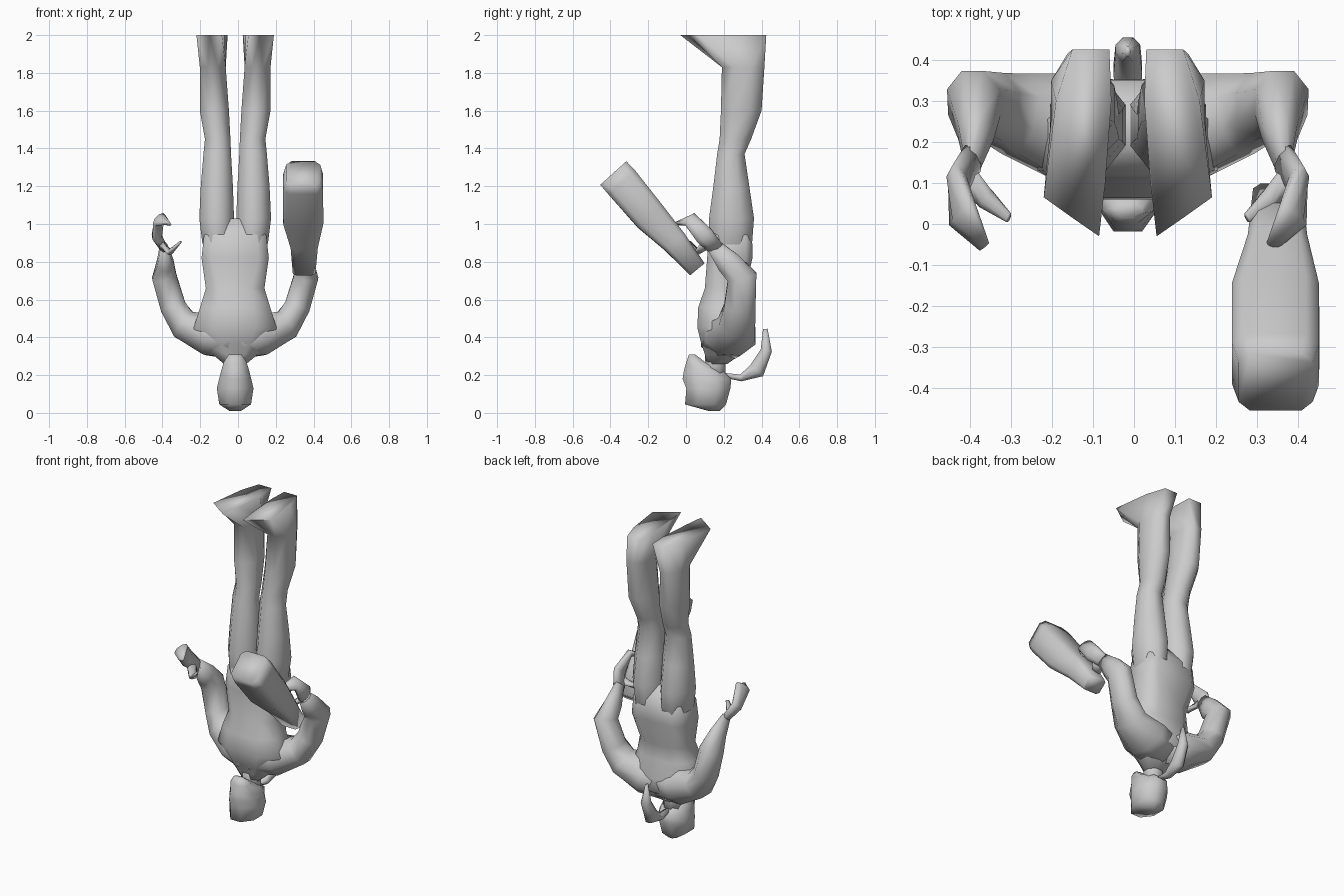
import bpy, bmesh, math
from mathutils import Vector

if "Cube" in bpy.data.objects:
    bpy.data.objects.remove(bpy.data.objects["Cube"], do_unlink=True)

MID = -0.015   # x of the figure's plane of symmetry
SIDES = 8
ROUND = math.tan(math.pi / SIDES)   # flat share of each side of a regular octagon
BOXY = .7

grey = bpy.data.materials.new("plain_grey")
grey.use_nodes = True
COLOUR = (0.6, 0.6, 0.6, 1)
grey.diffuse_color = COLOUR
grey.node_tree.nodes["Principled BSDF"].inputs["Base Color"].default_value = COLOUR


def skin(name, rings, side=1):
    """Join rings of points into a closed smooth shell, mirrored for side -1."""
    bm = bmesh.new()
    loops = [[bm.verts.new((MID + side * p[0], p[1], p[2])) for p in r] for r in rings]
    for a, b in zip(loops, loops[1:]):
        for i in range(SIDES):
            j = (i + 1) % SIDES
            bm.faces.new((a[i], a[j], b[j], b[i]))
    bm.faces.new(loops[0])
    bm.faces.new(loops[-1])
    bmesh.ops.recalc_face_normals(bm, faces=bm.faces)
    mesh = bpy.data.meshes.new(name)
    bm.to_mesh(mesh)
    bm.free()
    for face in mesh.polygons:
        face.use_smooth = True
    mesh.set_sharp_from_angle(angle=math.radians(110))
    mesh.materials.append(grey)
    obj = bpy.data.objects.new(name, mesh)
    bpy.context.collection.objects.link(obj)
    return obj


def octagon(k):
    """Chamfered unit square; larger k gives smaller chamfers."""
    return [(1, k), (k, 1), (-k, 1), (-1, k), (-1, -k), (-k, -1), (k, -1), (1, -k)]


def level(z, x0, x1, y0, y1, k=ROUND):
    """Horizontal ring inside the given bounds."""
    return [((x0 + x1) / 2 + c * (x1 - x0) / 2, (y0 + y1) / 2 + s * (y1 - y0) / 2, z)
            for c, s in octagon(k)]


def sweep(path, ref=(0, 1, 0), k=ROUND):
    """Rings square to a path of (x, y, z, half width, half depth along ref)."""
    pts = [Vector(p[:3]) for p in path]
    rings = []
    for i, p in enumerate(path):
        t = (pts[min(i + 1, len(pts) - 1)] - pts[max(i - 1, 0)]).normalized()
        u = t.cross(Vector(ref)).normalized()
        v = u.cross(t)
        rings.append([pts[i] + u * c * p[3] + v * s * p[4] for c, s in octagon(k)])
    return rings


# Trunk, from hips down to the neck
trunk = [(1.03, .05, .17, .29, BOXY), (.94, .165, .12, .35, BOXY), (.82, .178, .112, .352, BOXY),
         (.66, .155, .1, .315, .55), (.56, .185, .065, .31, .5), (.45, .22, .06, .345, .5),
         (.37, .19, .08, .35, ROUND), (.31, .12, .1, .29, ROUND), (.26, .06, .11, .22, ROUND)]
skin("trunk", [level(z, -w, w, f, b, k) for z, w, f, b, k in trunk])

# Neck and head
skin("neck", [level(z, -.055, .055, .1, .21) for z in (.36, .17)])
head = [(.308, .035, .015, .05), (.27, .06, .002, .1), (.22, .075, -.012, .2),
        (.18, .085, -.018, .24), (.13, .097, .002, .235), (.045, .084, -.005, .212),
        (.01, .03, .12, .18)]
skin("head", [level(z, -w, w, f, b) for z, w, f, b in head])

# Curled lock of hair at the back of the head
skin("hair_lock", sweep([(0, .2, .2, .012, .015), (0, .29, .185, .018, .025),
                         (0, .375, .225, .045, .035), (0, .425, .33, .03, .03),
                         (0, .42, .445, .012, .006)], ref=(1, 0, 0)))

# Limbs
leg = [(.78, .04, .12, .16, .29), (.9, .012, .174, .122, .35),
       (1.03, .006, .19, .122, .36), (1.2, .012, .182, .145, .335),
       (1.37, .022, .168, .165, .31), (1.45, .025, .16, .178, .345),
       (1.6, .033, .187, .185, .4), (1.83, .05, .187, .19, .415)]
sole = [(.175, .3, 2), (.135, .425, 2), (.045, .425, 2), (.04, .3, 2),
        (.055, .1, 2), (.07, -.03, 2), (.135, .015, 2), (.205, .065, 2)]
arm = [(.0, .205, .385, .1, .13), (.13, .235, .415, .112, .135), (.27, .268, .465, .08, .1),
       (.328, .285, .56, .068, .083), (.375, .297, .72, .065, .078),
       (.37, .225, .795, .043, .065), (.378, .15, .88, .02, .04)]
hand = [(.378, .16, .87, .02, .04), (.415, .1, .935, .025, .05),
        (.402, .02, 1.025, .02, .045), (.35, -.055, 1.0, .008, .015)]
thumb = [(.39, .11, .89, .02, .03), (.345, .06, .85, .014, .025), (.29, .015, .905, .006, .012)]
for side, word in ((1, "left"), (-1, "right")):
    skin(word + "_leg", [level(*r) for r in leg] + [sole], side)
    skin(word + "_arm", sweep(arm), side)
    skin(word + "_hand", sweep(hand), side)
    skin(word + "_thumb", sweep(thumb), side)

# Club in the left hand
skin("club", sweep([(.365, .06, .76, .06, .05), (.365, -.06, .905, .072, .068),
                    (.36, -.19, 1.04, .106, .088), (.36, -.34, 1.22, .106, .095),
                    (.36, -.385, 1.27, .09, .093)], k=BOXY))
